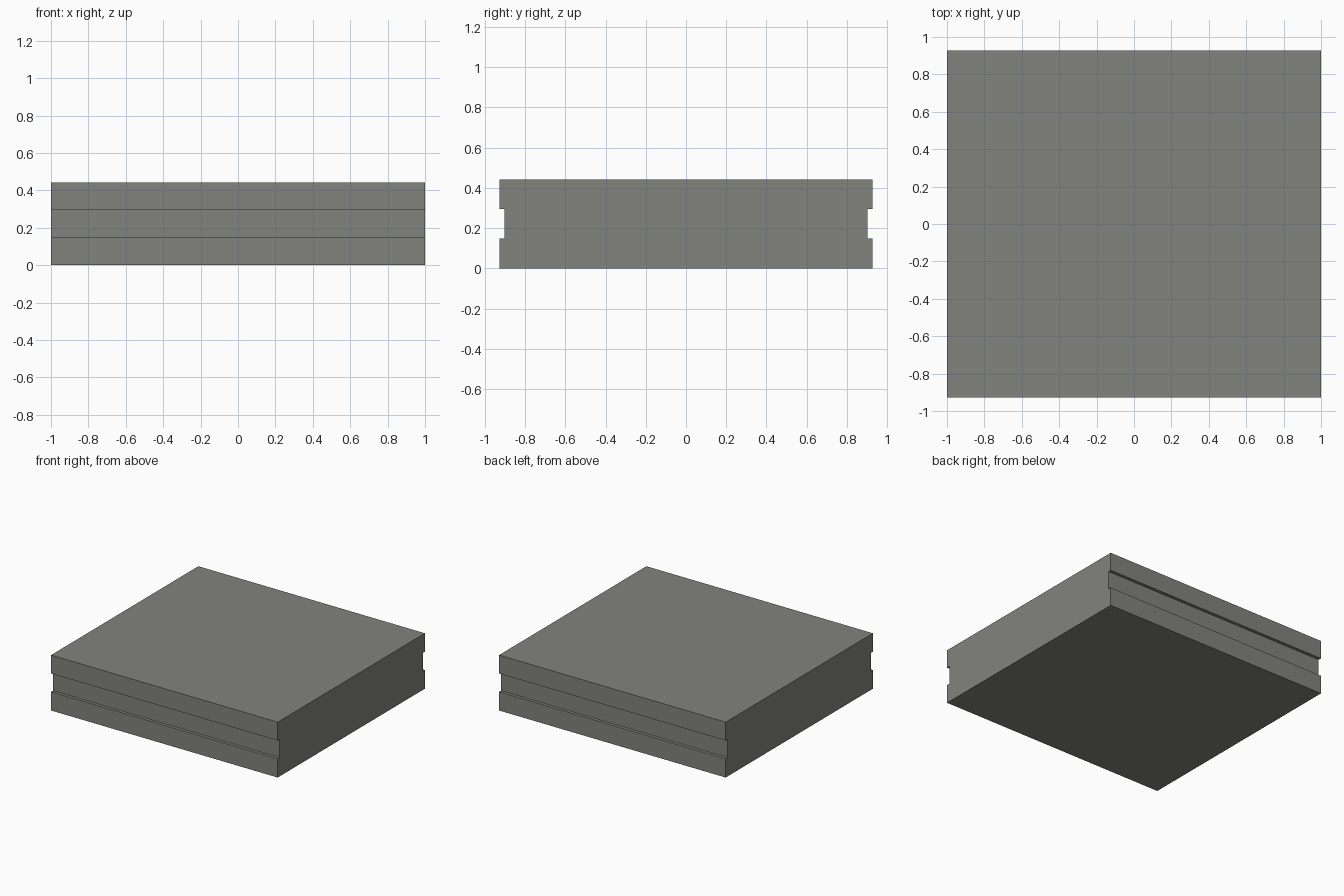
import bpy
import bmesh

if "Cube" in bpy.data.objects:
    bpy.data.objects.remove(bpy.data.objects["Cube"])

HALF_LENGTH = 1.0                      # along x
HALF_WIDTH, GROOVE_Y = 0.928, 0.903    # outer face and groove floor
HEIGHT, GROOVE_LOW, GROOVE_HIGH = 0.442, 0.149, 0.295

# Stone colour
stone = bpy.data.materials.new("warm grey stone")
stone.diffuse_color = (0.225, 0.23, 0.208, 1.0)
stone.use_nodes = True
stone.node_tree.nodes["Principled BSDF"].inputs["Base Color"].default_value = stone.diffuse_color

# Half of the slab section, mirrored to make the closed outline
half = [(HALF_WIDTH, 0), (HALF_WIDTH, GROOVE_LOW), (GROOVE_Y, GROOVE_LOW),
        (GROOVE_Y, GROOVE_HIGH), (HALF_WIDTH, GROOVE_HIGH), (HALF_WIDTH, HEIGHT)]
outline = half + [(-y, z) for y, z in reversed(half)]

# Slab: section extruded along x, leaving a groove in front and back
bm = bmesh.new()
section = bm.faces.new([bm.verts.new((-HALF_LENGTH, y, z)) for y, z in outline])
result = bmesh.ops.extrude_face_region(bm, geom=[section], use_keep_orig=True)
new_verts = [g for g in result["geom"] if isinstance(g, bmesh.types.BMVert)]
bmesh.ops.translate(bm, verts=new_verts, vec=(2 * HALF_LENGTH, 0, 0))
bmesh.ops.recalc_face_normals(bm, faces=bm.faces)

mesh = bpy.data.meshes.new("grooved_slab")
bm.to_mesh(mesh)
bm.free()
mesh.materials.append(stone)
slab = bpy.data.objects.new("grooved_slab", mesh)
bpy.context.collection.objects.link(slab)
